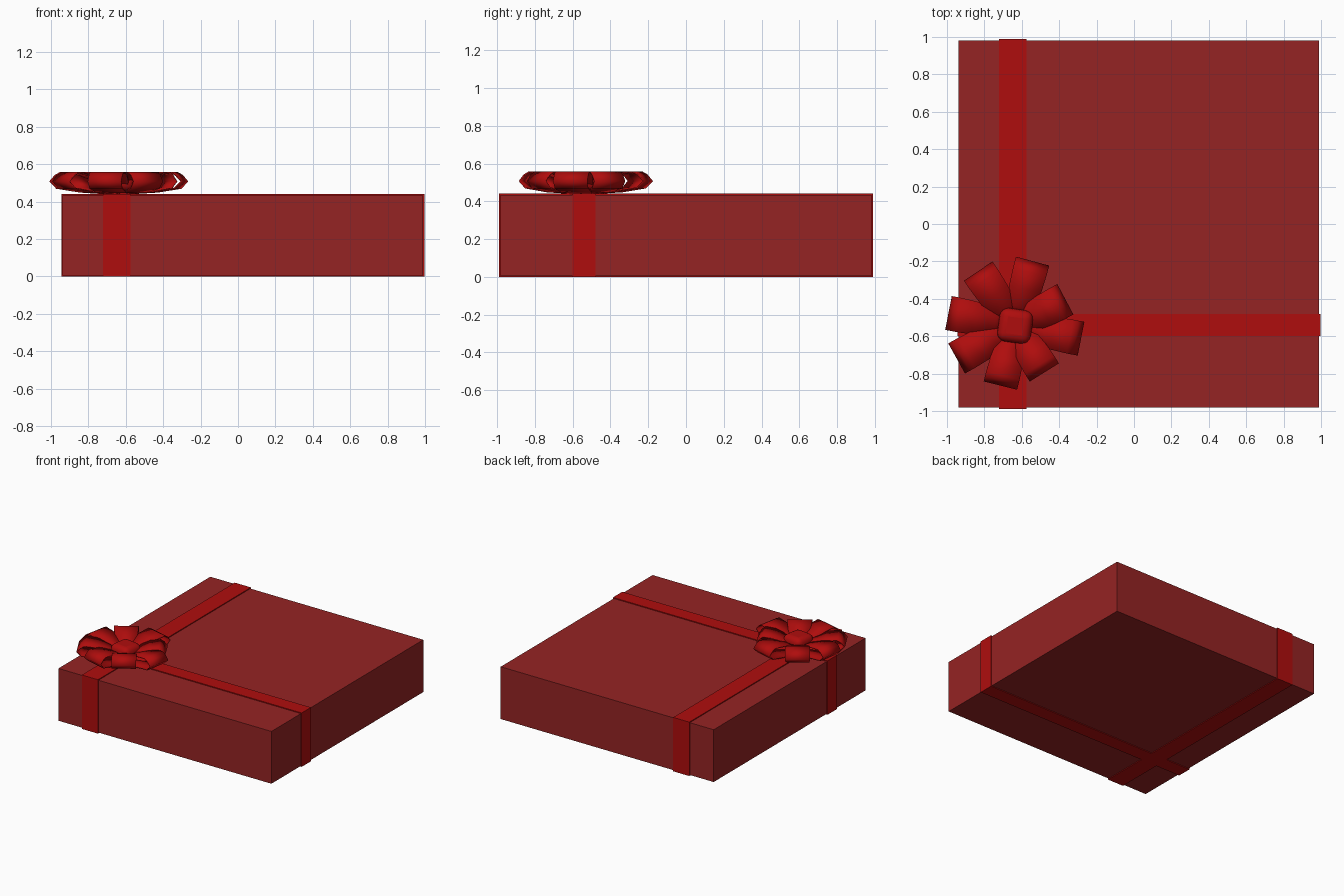
import bpy, bmesh, math
from mathutils import Vector

if "Cube" in bpy.data.objects:
    bpy.data.objects.remove(bpy.data.objects["Cube"])


def material(name, col):
    m = bpy.data.materials.new(name)
    m.diffuse_color = (*col, 1)
    m.use_nodes = True
    m.node_tree.nodes["Principled BSDF"].inputs["Base Color"].default_value = m.diffuse_color
    return m


paper = material("dark red paper", (0.30, 0.017, 0.017))
satin = material("bright red ribbon", (0.43, 0.004, 0.004))


def add_object(name, bm, mat):
    bmesh.ops.recalc_face_normals(bm, faces=bm.faces)
    me = bpy.data.meshes.new(name)
    bm.to_mesh(me)
    bm.free()
    me.materials.append(mat)
    ob = bpy.data.objects.new(name, me)
    bpy.context.collection.objects.link(ob)
    return ob


def smooth(ob, angle):
    bpy.ops.object.select_all(action='DESELECT')
    ob.select_set(True)
    bpy.context.view_layer.objects.active = ob
    bpy.ops.object.shade_smooth_by_angle(angle=math.radians(angle))


def box(name, lo, hi, mat):
    bm = bmesh.new()
    bmesh.ops.create_cube(bm, size=1)
    for v in bm.verts:
        v.co = Vector([(a + b) / 2 + c * (b - a) for a, b, c in zip(lo, hi, v.co)])
    return add_object(name, bm, mat)


# Gift box
LO, HI = (-0.938, -0.982, 0.006), (0.990, 0.982, 0.434)
box("gift_box", LO, HI, paper)


# Ribbon bands wrapped around the box
def band(name, along, a, b):
    t = 0.007
    across = 1 - along
    outer = [(LO[along] - t, 0), (HI[along] + t, 0),
             (HI[along] + t, HI[2] + t), (LO[along] - t, HI[2] + t)]
    e = 0.002
    inner = [(LO[along] + e, LO[2] + e), (HI[along] - e, LO[2] + e),
             (HI[along] - e, HI[2] - e), (LO[along] + e, HI[2] - e)]
    bm = bmesh.new()

    def ring(pts, w):
        out = []
        for u, z in pts:
            p = [0, 0, z]
            p[along], p[across] = u, w
            out.append(bm.verts.new(p))
        return out

    rings = [ring(inner, a), ring(outer, a), ring(outer, b), ring(inner, b)]
    for r, s in zip(rings, rings[1:] + rings[:1]):
        for i in range(4):
            j = (i + 1) % 4
            bm.faces.new((r[i], r[j], s[j], s[i]))
    add_object(name, bm, satin)


band("ribbon_lengthwise", 1, -0.722, -0.576)
band("ribbon_crosswise", 0, -0.60, -0.48)

# Bow loops: closed strip profile (fraction of radius, height, half width)
CX, CY = -0.635, -0.545
PROFILE = [(0.06, 0.455, 0.050), (0.30, 0.510, 0.075), (0.58, 0.545, 0.088),
           (0.84, 0.556, 0.092), (0.92, 0.540, 0.092), (1.00, 0.508, 0.092),
           (0.90, 0.472, 0.090), (0.55, 0.452, 0.082), (0.06, 0.441, 0.050)]
LOOPS = [(75, 0.355), (124, 0.35), (169, 0.36), (209, 0.355),
         (256, 0.325), (302, 0.29), (349, 0.355), (28, 0.30)]


def bow_loop(name, angle, radius):
    d = Vector((math.cos(math.radians(angle)), math.sin(math.radians(angle)), 0))
    s = Vector((-d.y, d.x, 0))
    bm = bmesh.new()
    rows = []
    for f, z, w in PROFILE:
        c = Vector((CX, CY, z)) + d * f * radius
        rows.append([bm.verts.new(c + s * w), bm.verts.new(c - s * w)])
    for p, q in zip(rows, rows[1:]):
        bm.faces.new((p[0], p[1], q[1], q[0]))
    ob = add_object(name, bm, satin)
    m = ob.modifiers.new("thickness", 'SOLIDIFY')
    m.thickness = 0.007
    m.offset = 0
    smooth(ob, 30)


for i, (ang, rad) in enumerate(LOOPS):
    bow_loop(f"bow_loop_{i + 1}", ang, rad)

# Rounded knot in the middle of the bow
knot = box("bow_knot", (-0.09, -0.09, -0.05), (0.09, 0.09, 0.05), satin)
knot.location = (CX, CY, 0.505)
knot.rotation_euler.z = math.radians(-8)
bev = knot.modifiers.new("round", 'BEVEL')
bev.width = 0.045
bev.segments = 4
smooth(knot, 60)
